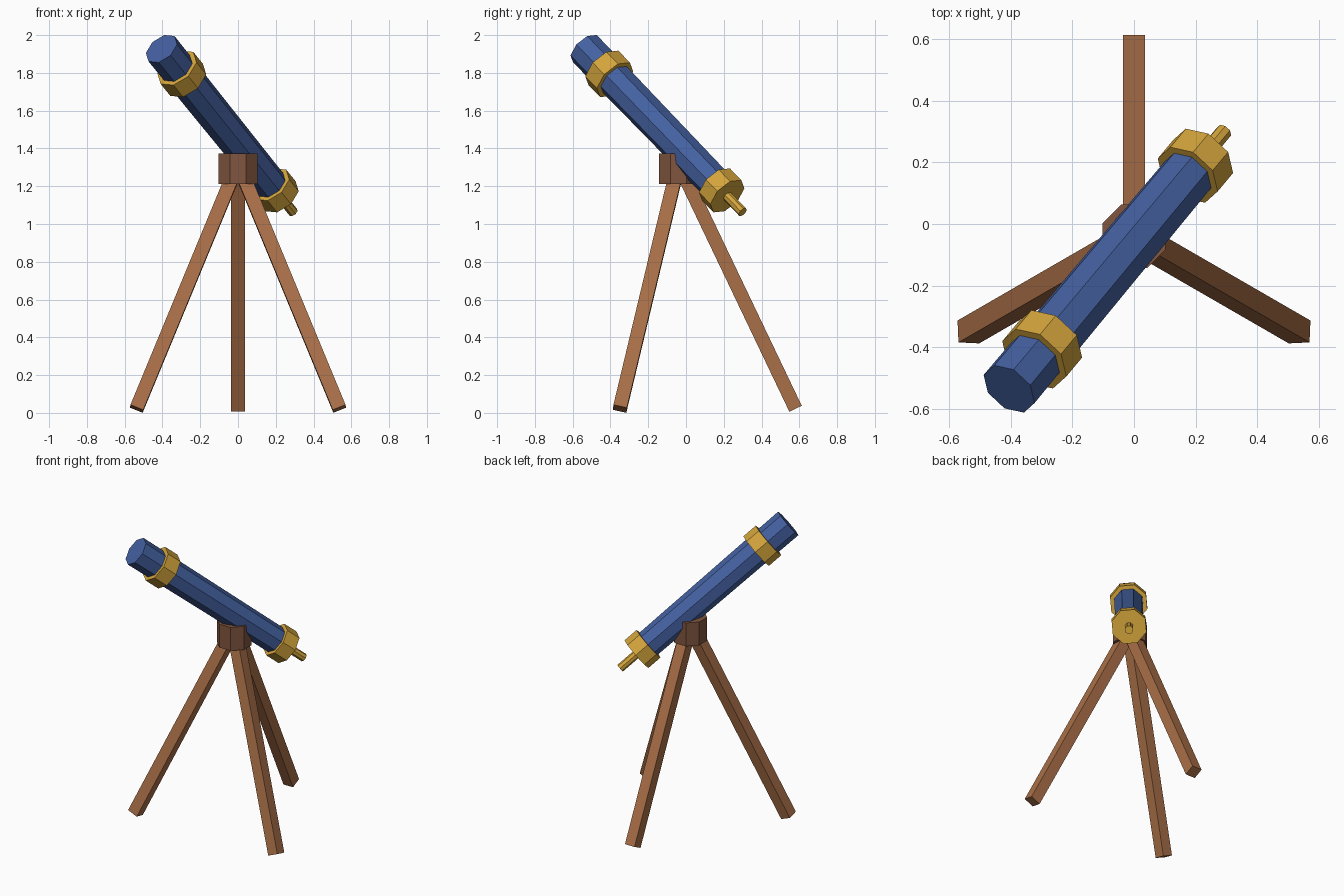
import bpy, bmesh, math
from mathutils import Vector, Matrix

if "Cube" in bpy.data.objects:
    bpy.data.objects.remove(bpy.data.objects["Cube"])


def material(name, rgb):
    m = bpy.data.materials.new(name)
    m.diffuse_color = (*rgb, 1)
    m.use_nodes = True
    m.node_tree.nodes["Principled BSDF"].inputs["Base Color"].default_value = m.diffuse_color
    return m


LEG_WOOD = material("light_wood", (0.40, 0.16, 0.065))
HUB_WOOD = material("dark_wood", (0.22, 0.093, 0.05))
BLUE = material("blue_paint", (0.057, 0.117, 0.35))
BRASS = material("brass", (0.65, 0.37, 0.045))


def prism(name, low, high, r_low, r_high, sides, mat):
    """Flat-sided prism or frustum running from point low up to point high."""
    low, high = Vector(low), Vector(high)
    axis = high - low
    turn = Vector((0, 0, 1)).rotation_difference(axis).to_matrix().to_4x4()
    matrix = (Matrix.Translation((low + high) / 2) @ turn
              @ Matrix.Rotation(math.pi / sides, 4, 'Z'))
    bm = bmesh.new()
    bmesh.ops.create_cone(bm, cap_ends=True, segments=sides, radius1=r_low,
                          radius2=r_high, depth=axis.length, matrix=matrix)
    mesh = bpy.data.meshes.new(name)
    bm.to_mesh(mesh)
    bm.free()
    mesh.materials.append(mat)
    obj = bpy.data.objects.new(name, mesh)
    bpy.context.collection.objects.link(obj)
    return obj


# Tripod: three square legs meeting inside an eight-sided hub
CY = -0.04
for name, deg in (("back_leg", 90), ("left_leg", 210), ("right_leg", 330)):
    a = math.radians(deg)
    foot = (0.62 * math.cos(a), CY + 0.62 * math.sin(a), 0.022)
    prism(name, foot, (0, CY, 1.32), 0.0515, 0.0515, 4, LEG_WOOD)
prism("hub", (0, CY, 1.212), (0, CY, 1.373), 0.111, 0.111, 8, HUB_WOOD)

# Telescope: every part lies on one axis, measured back from the front end
FRONT = Vector((-0.405, -0.535, 1.928))
AXIS = Vector((0.696, 0.834, -0.864)).normalized()


def on_axis(name, start, end, r_start, r_end, sides, mat):
    prism(name, FRONT + AXIS * end, FRONT + AXIS * start, r_end, r_start, sides, mat)


on_axis("tube", 0, 1.21, 0.097, 0.089, 8, BLUE)
on_axis("front_ring", 0.163, 0.265, 0.122, 0.122, 8, BRASS)
on_axis("rear_ring", 1.155, 1.255, 0.114, 0.114, 8, BRASS)
on_axis("eyepiece", 1.2, 1.39, 0.027, 0.027, 8, BRASS)
